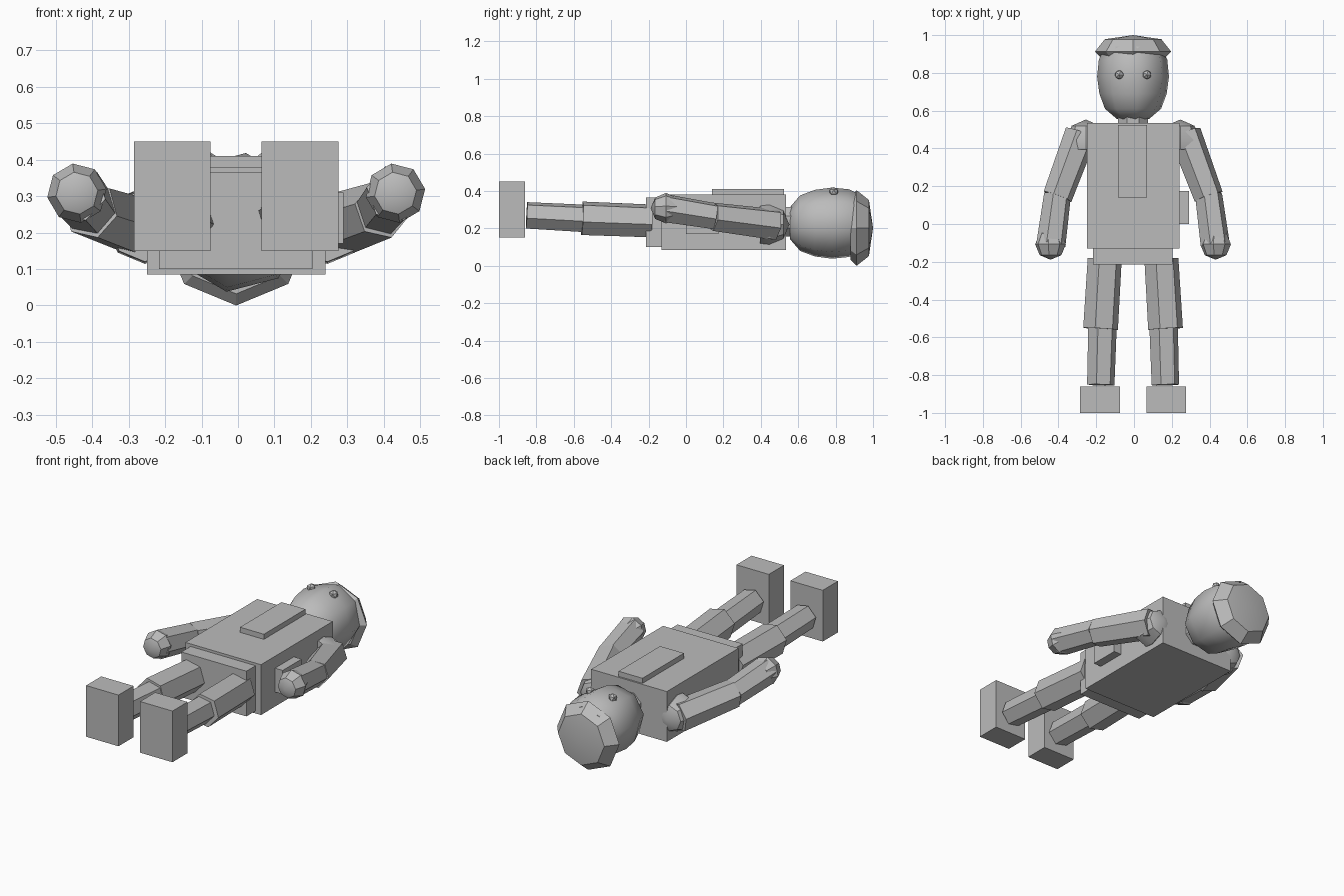
import bpy, bmesh, math
from mathutils import Vector, Matrix

cube = bpy.data.objects.get("Cube")
if cube:
    bpy.data.objects.remove(cube, do_unlink=True)

grey = bpy.data.materials.new("plain grey")
grey.use_nodes = True
colour = (0.5, 0.5, 0.5, 1)
grey.diffuse_color = colour
grey.node_tree.nodes["Principled BSDF"].inputs["Base Color"].default_value = colour

CX = -0.005  # centre line of the body


def finish(name, bm, smooth=None):
    bmesh.ops.recalc_face_normals(bm, faces=bm.faces)
    mesh = bpy.data.meshes.new(name)
    bm.to_mesh(mesh)
    bm.free()
    mesh.materials.append(grey)
    obj = bpy.data.objects.new(name, mesh)
    bpy.context.collection.objects.link(obj)
    if smooth:
        bpy.ops.object.select_all(action='DESELECT')
        obj.select_set(True)
        bpy.context.view_layer.objects.active = obj
        bpy.ops.object.shade_smooth_by_angle(angle=math.radians(smooth))
    return obj


def box(name, low, high):
    low, high = Vector(low), Vector(high)
    bm = bmesh.new()
    bmesh.ops.create_cube(bm, size=1)
    bmesh.ops.scale(bm, vec=high - low, verts=bm.verts)
    bmesh.ops.translate(bm, vec=(low + high) / 2, verts=bm.verts)
    return finish(name, bm)


def limb(name, start, end, r1, r2, sides=6, twist=0):
    """Tapered prism from start to end."""
    start, end = Vector(start), Vector(end)
    axis = (end - start).normalized()
    up = Vector((0, 0, 1))
    across = up.cross(axis).normalized()
    if across.x < 0:
        across.negate()
    up = (up - axis * up.dot(axis)).normalized()
    bm = bmesh.new()
    rings = []
    for centre, r in ((start, r1), (end, r2)):
        angles = [math.radians(twist) + math.tau * i / sides for i in range(sides)]
        rings.append([bm.verts.new(centre + (across * math.cos(a) + up * math.sin(a)) * r)
                      for a in angles])
        bm.faces.new(rings[-1])
    for i in range(sides):
        j = (i + 1) % sides
        bm.faces.new((rings[0][i], rings[0][j], rings[1][j], rings[1][i]))
    return finish(name, bm)


def lathe(name, centre, profile, sides=8, twist=0, smooth=None):
    """Spin (radius, y) points around an axis that runs along y."""
    bm = bmesh.new()
    rings = []
    for r, y in profile:
        if r == 0:
            rings.append([bm.verts.new((0, y, 0))] * sides)
        else:
            angles = [math.radians(twist) + math.tau * i / sides for i in range(sides)]
            rings.append([bm.verts.new((r * math.cos(a), y, r * math.sin(a))) for a in angles])
    for a, b in zip(rings, rings[1:]):
        for i in range(sides):
            j = (i + 1) % sides
            bm.faces.new(list(dict.fromkeys((a[i], a[j], b[j], b[i]))))
    for ring in (rings[0], rings[-1]):
        if len(set(ring)) > 1:
            bm.faces.new(ring)
    bmesh.ops.translate(bm, vec=centre, verts=bm.verts)
    return finish(name, bm, smooth)


# Trunk
box("torso", (-0.25, -0.13, 0.085), (0.24, 0.535, 0.38))
box("pelvis", (-0.217, -0.215, 0.1), (0.205, -0.1, 0.365))
box("chest_panel", (-0.085, 0.14, 0.37), (0.07, 0.525, 0.41))
box("hip_pouch", (0.22, 0.0, 0.17), (0.29, 0.175, 0.31))
limb("neck", (CX, 0.5, 0.235), (CX, 0.6, 0.235), 0.085, 0.085, 8, 22.5)

# Head and cap
lathe("head", (CX, 0, 0.228),
      [(0.085, 0.555), (0.15, 0.61), (0.18, 0.69), (0.192, 0.78), (0.183, 0.87), (0.15, 0.94)],
      8, -8, 50)
lathe("cap", (CX, 0, 0.202),
      [(0.17, 0.88), (0.202, 0.912), (0.15, 0.978), (0, 1.0)], 8, 0, 30)

for side, word in ((1, "left"), (-1, "right")):
    def at(x, y, z):
        return (CX + side * x, y, z)

    # Eyes
    bm = bmesh.new()
    bmesh.ops.create_icosphere(bm, subdivisions=1, radius=0.026,
                               matrix=Matrix.Translation(at(0.073, 0.79, 0.395)))
    finish(word + "_eye", bm)

    # Arms
    lathe(word + "_shoulder", at(0.25, 0.445, 0.22),
          [(0.1, -0.05), (0.106, 0), (0.075, 0.075), (0, 0.108)], 8, 0, 30)
    limb(word + "_upper_arm", at(0.275, 0.48, 0.22), at(0.4, 0.145, 0.262), 0.088, 0.08, 6, -12)
    limb(word + "_forearm", at(0.4, 0.155, 0.265), at(0.435, -0.11, 0.308), 0.073, 0.079, 6, -12)
    lathe(word + "_hand", at(0.437, -0.107, 0.308),
          [(0, -0.082), (0.058, -0.058), (0.082, 0), (0.058, 0.058), (0, 0.082)], 8, 8, 30)

    # Legs and feet
    limb(word + "_thigh", at(0.15, -0.185, 0.24), at(0.172, -0.555, 0.254), 0.092, 0.094, 6, -12)
    limb(word + "_shin", at(0.162, -0.55, 0.254), at(0.171, -0.852, 0.27), 0.077, 0.074, 6, -12)
    xs = sorted((CX + side * 0.07, CX + side * 0.28))
    box(word + "_foot", (xs[0], -1, 0.15), (xs[1], -0.86, 0.45))
